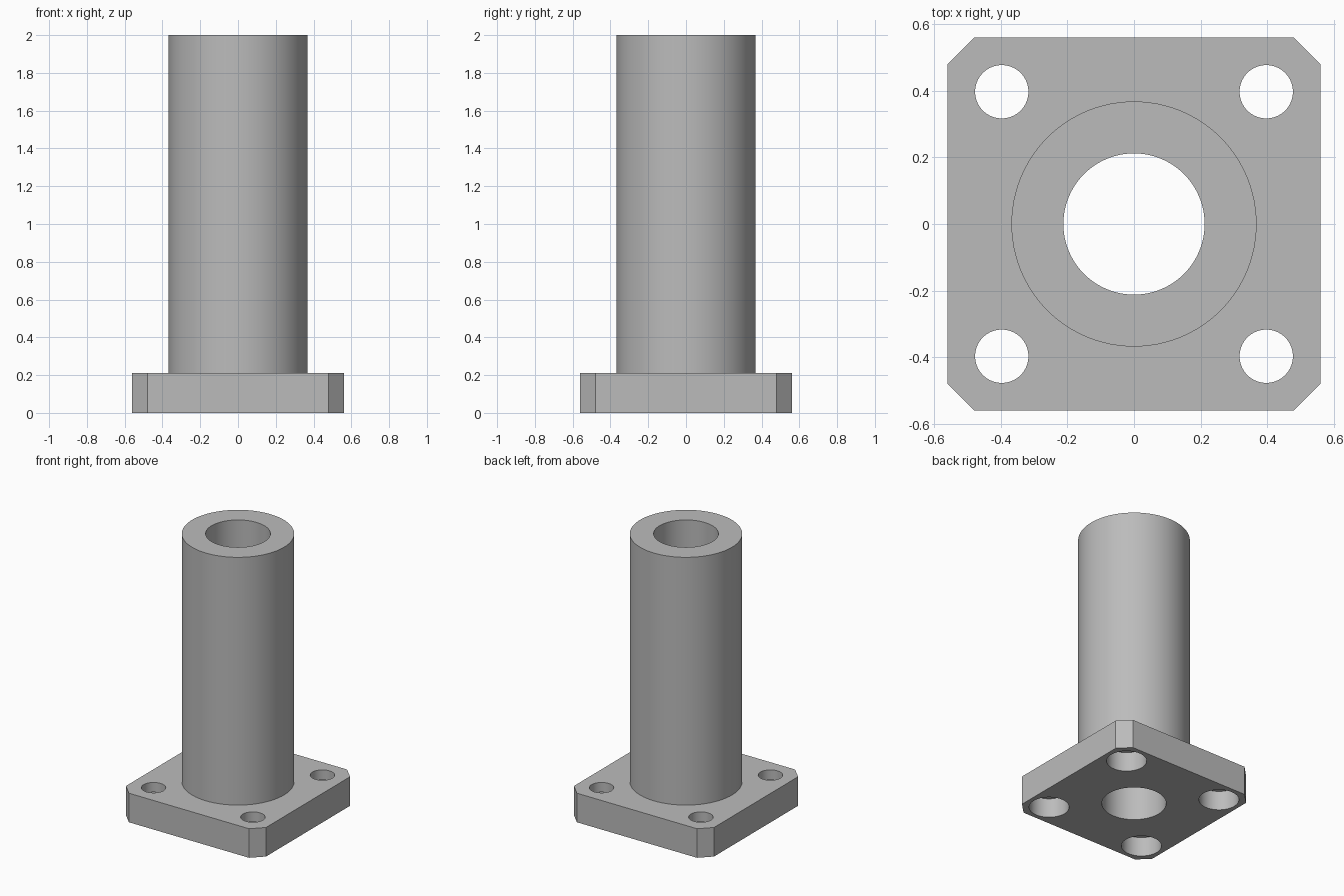
import bpy
import bmesh

cube = bpy.data.objects.get("Cube")
if cube:
    bpy.data.objects.remove(cube, do_unlink=True)

FLANGE_H = 0.21
HALF = 0.56
CHAMFER = 0.08
SIDES = 96

metal = bpy.data.materials.new("plain_grey_metal")
metal.use_nodes = True
grey = (0.5, 0.5, 0.5, 1.0)
metal.diffuse_color = grey
metal.node_tree.nodes["Principled BSDF"].inputs["Base Color"].default_value = grey


def prism(name, outline, z0, z1):
    """Closed prism over a flat outline."""
    bm = bmesh.new()
    base = bm.faces.new([bm.verts.new((x, y, z0)) for x, y in outline])
    top = bmesh.ops.extrude_face_region(bm, geom=[base], use_keep_orig=True)
    verts = [v for v in top["geom"] if isinstance(v, bmesh.types.BMVert)]
    bmesh.ops.translate(bm, verts=verts, vec=(0, 0, z1 - z0))
    bmesh.ops.recalc_face_normals(bm, faces=bm.faces)
    mesh = bpy.data.meshes.new(name)
    bm.to_mesh(mesh)
    bm.free()
    mesh.materials.append(metal)
    obj = bpy.data.objects.new(name, mesh)
    bpy.context.collection.objects.link(obj)
    return obj


def cylinder(name, radius, z0, z1, x=0, y=0):
    bpy.ops.mesh.primitive_cylinder_add(
        vertices=SIDES, radius=radius, depth=z1 - z0, location=(x, y, (z0 + z1) / 2))
    obj = bpy.context.object
    obj.name = name
    obj.data.materials.append(metal)
    return obj


def combine(target, tool, operation):
    """Apply a boolean and discard the tool."""
    bpy.context.view_layer.objects.active = target
    mod = target.modifiers.new("combine", "BOOLEAN")
    mod.operation = operation
    mod.solver = "EXACT"
    mod.object = tool
    tool.hide_render = True
    bpy.ops.object.modifier_apply(modifier=mod.name)
    bpy.data.objects.remove(tool, do_unlink=True)


# Square flange with chamfered corners
a, b = HALF, HALF - CHAMFER
outline = [(a, -b), (a, b), (b, a), (-b, a), (-a, b), (-a, -b), (-b, -a), (b, -a)]
bushing = prism("flanged_bushing", outline, 0, FLANGE_H)

# Sleeve and through bore
combine(bushing, cylinder("sleeve", 0.368, FLANGE_H / 2, 2), "UNION")
combine(bushing, cylinder("bore_cutter", 0.212, -0.1, 2.1), "DIFFERENCE")

# Bolt holes, counterbored from below
for x in (-0.397, 0.397):
    for y in (-0.397, 0.397):
        combine(bushing, cylinder("bolt_cutter", 0.08, -0.1, 0.3, x, y), "DIFFERENCE")
        combine(bushing, cylinder("counterbore_cutter", 0.132, -0.1, 0.14, x, y), "DIFFERENCE")

# Smooth round walls, crisp edges
bpy.ops.object.select_all(action="DESELECT")
bushing.select_set(True)
bpy.context.view_layer.objects.active = bushing
bpy.ops.object.shade_smooth_by_angle(angle=0.5)
